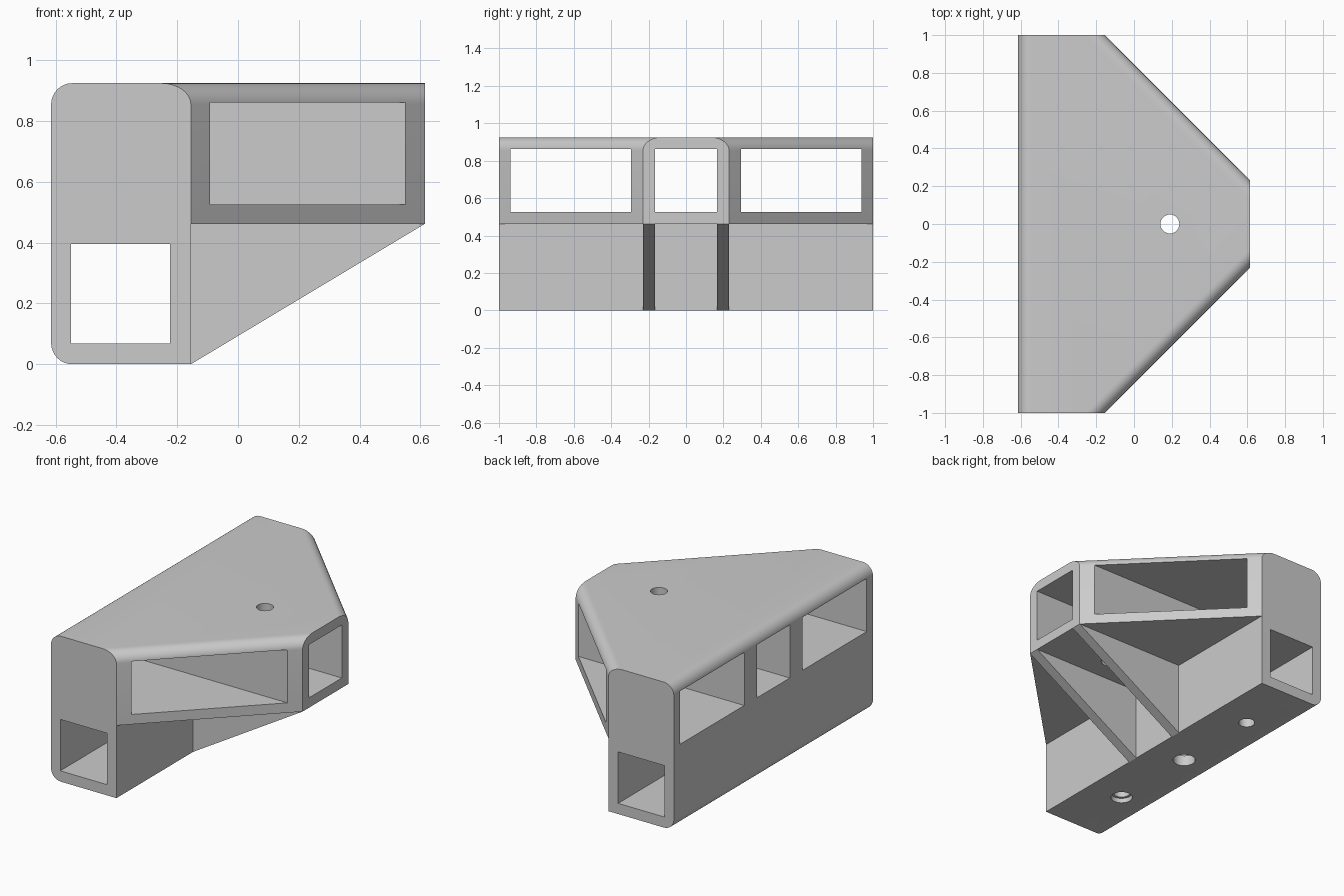
import bpy
import bmesh
from mathutils import Matrix, Vector

cube = bpy.data.objects.get("Cube")
if cube:
    bpy.data.objects.remove(cube, do_unlink=True)

BACK, BEAM, FRONT = -0.615, -0.155, 0.615   # x of the back, beam front and nose
NOSE, DECK, TOP = 0.23, 0.462, 0.925        # nose half width, deck underside, top
RIB, FILLET = 0.165, 0.07                   # rib inner side, edge rounding

grey = bpy.data.materials.new("grey")
grey.use_nodes = True
grey.diffuse_color = (0.6, 0.6, 0.6, 1)
grey.node_tree.nodes["Principled BSDF"].inputs["Base Color"].default_value = (0.6, 0.6, 0.6, 1)


def add_object(name, bm):
    bmesh.ops.recalc_face_normals(bm, faces=bm.faces)
    mesh = bpy.data.meshes.new(name)
    bm.to_mesh(mesh)
    bm.free()
    mesh.materials.append(grey)
    ob = bpy.data.objects.new(name, mesh)
    bpy.context.collection.objects.link(ob)
    return ob


def prism(points, direction):
    """Extrude a closed outline along a direction."""
    bm = bmesh.new()
    face = bm.faces.new([bm.verts.new(p) for p in points])
    out = bmesh.ops.extrude_face_region(bm, geom=[face])["geom"]
    bmesh.ops.translate(bm, vec=direction,
                        verts=[g for g in out if isinstance(g, bmesh.types.BMVert)])
    return bm


def box(x, y, z):
    outline = [(x[0], y[0], z[0]), (x[1], y[0], z[0]), (x[1], y[1], z[0]), (x[0], y[1], z[0])]
    return prism(outline, Vector((0, 0, z[1] - z[0])))


def drill(x, y, radius, z):
    bm = bmesh.new()
    bmesh.ops.create_cone(bm, cap_ends=True, segments=32, radius1=radius, radius2=radius,
                          depth=z[1] - z[0],
                          matrix=Matrix.Translation((x, y, (z[0] + z[1]) / 2)))
    return bm


def cut(bm):
    cutter = add_object("cutter", bm)
    cutter.hide_render = True
    mod = bracket.modifiers.new("cut", 'BOOLEAN')
    mod.operation, mod.solver, mod.object = 'DIFFERENCE', 'EXACT', cutter
    bpy.ops.object.modifier_apply(modifier=mod.name)
    bpy.data.objects.remove(cutter, do_unlink=True)


# Solid body with rounded back edges and rounded slanted top edges
plan = [(BACK, -1, 0), (BEAM, -1, 0), (FRONT, -NOSE, 0),
        (FRONT, NOSE, 0), (BEAM, 1, 0), (BACK, 1, 0)]
body = prism(plan, Vector((0, 0, TOP)))
rounded = []
for e in body.edges:
    a, b = (v.co for v in e.verts)
    level = abs(a.z - b.z) < 1e-4
    slanted = abs(a.x - b.x) > 0.1 and abs(a.y - b.y) > 0.1
    at_back = max(a.x, b.x) < BACK + 0.01
    if level and (at_back or (slanted and a.z > 0.5)):
        rounded.append(e)
bmesh.ops.bevel(body, geom=rounded, offset=FILLET, offset_type='OFFSET', segments=8,
                profile=0.5, affect='EDGES', clamp_overlap=False)
bracket = add_object("bracket", body)
bpy.context.view_layer.objects.active = bracket
bracket.select_set(True)

# Open bays under the deck, leaving two ribs
for y in ((-1.2, -NOSE), (-RIB, RIB), (NOSE, 1.2)):
    cut(box((BEAM, 0.9), y, (-0.1, DECK)))

# Slope of the ribs
cut(prism([(BEAM, -0.5, -0.1), (BEAM, -0.5, 0), (FRONT, -0.5, DECK),
           (0.9, -0.5, DECK), (0.9, -0.5, -0.1)], Vector((0, 1, 0))))

# Deck channels from back to front
for y in ((-0.937, -0.293), (-RIB, RIB), (0.293, 0.937)):
    cut(box((-0.9, 0.9), y, (0.525, 0.862)))

# Beam channel from side to side
cut(box((-0.55, -0.223), (-1.2, 1.2), (0.068, 0.395)))

# Screw hole through the deck, and three holes in the beam floor
cut(drill(0.19, 0, 0.05, (0.4, 1)))
for y, radius in ((-0.58, 0.048), (0, 0.066), (0.58, 0.048)):
    cut(drill(-0.39, y, radius, (-0.1, 0.2)))
cut(drill(-0.39, -0.58, 0.064, (-0.1, 0.03)))

bpy.ops.object.shade_smooth_by_angle(angle=0.5)
